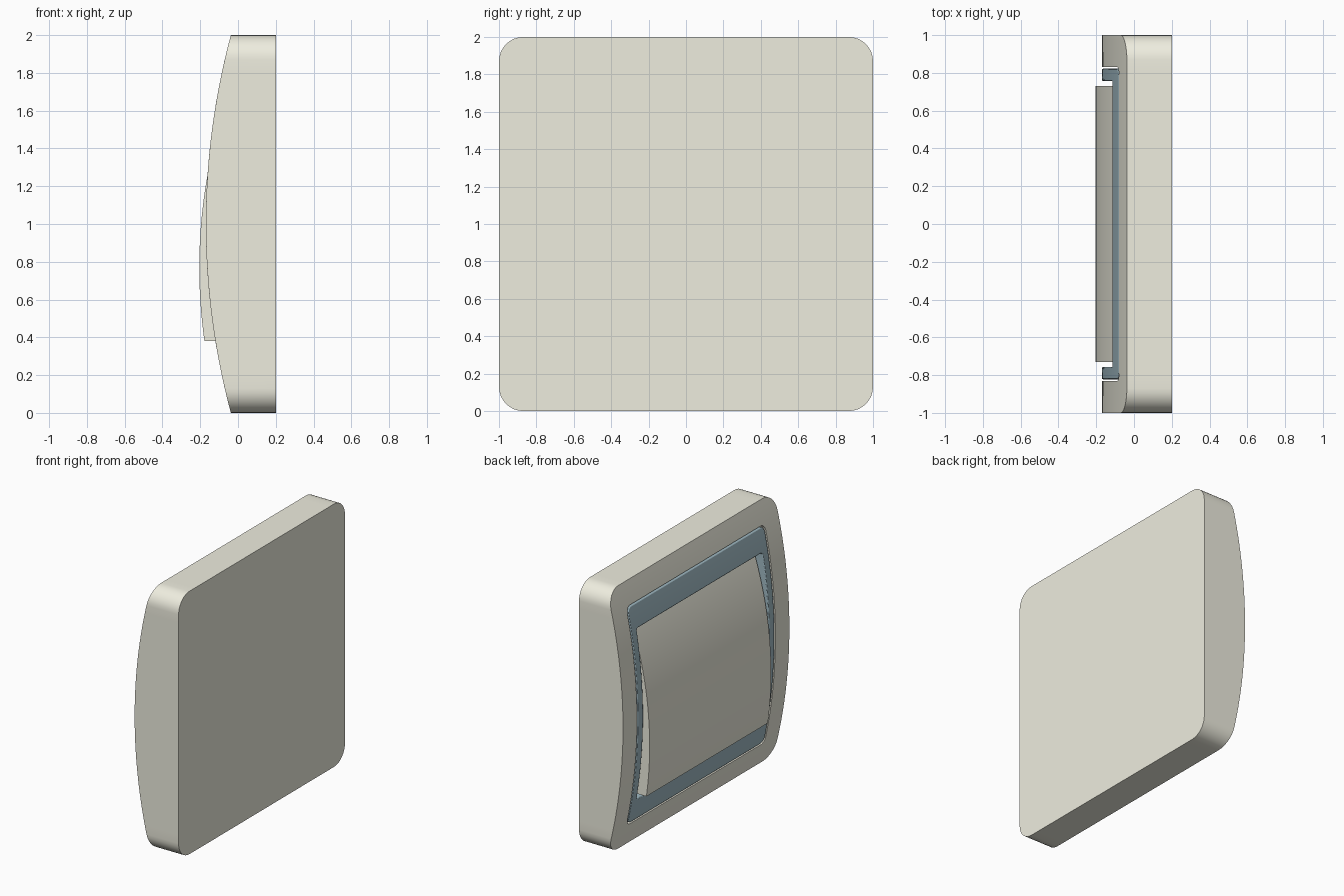
import bpy, bmesh, math

if "Cube" in bpy.data.objects:
    bpy.data.objects.remove(bpy.data.objects["Cube"])

def material(name, rgb):
    m = bpy.data.materials.new(name)
    m.diffuse_color = (*rgb, 1)
    m.use_nodes = True
    m.node_tree.nodes["Principled BSDF"].inputs["Base Color"].default_value = m.diffuse_color
    return m

CREAM = material("cream", (0.86, 0.85, 0.74))
TEAL = material("teal", (0.36, 0.50, 0.56))

def arc(depth_top, bulge, centre):
    """Front surface as x = f(z): a circular bow peaking at z = centre."""
    r = 1 / (2 * bulge)
    return lambda z: depth_top + r - math.sqrt(r * r - (z - centre) ** 2)

face = arc(-0.17, 0.13, 1.0)          # frame and trim
rocker_face = arc(-0.205, 0.18, 0.77)  # tilted rocker

def rounded_rect(hy, hz, r, side=28, corner=8):
    """Rounded rectangle (y, z) centred on z = 1, with evenly divided sides."""
    pts = []
    for k in range(4):
        sy, sz = [(1, 1), (-1, 1), (-1, -1), (1, -1)][k]
        arc_pts = []
        for i in range(corner + 1):
            a = math.radians(90 * k + 90 * i / corner)
            arc_pts.append((sy * (hy - r) + r * math.cos(a),
                            sz * (hz - r) + r * math.sin(a)))
        pts.append(arc_pts)
    loop = []
    for k in range(4):
        loop += pts[k]
        a, b = pts[k][-1], pts[(k + 1) % 4][0]
        for i in range(1, side):
            t = i / side
            loop.append((a[0] + (b[0] - a[0]) * t, a[1] + (b[1] - a[1]) * t))
    return [(y, z + 1) for y, z in loop]

def finish(name, bm, mat, bevel=0.0):
    bmesh.ops.recalc_face_normals(bm, faces=bm.faces)
    me = bpy.data.meshes.new(name)
    bm.to_mesh(me)
    bm.free()
    me.materials.append(mat)
    ob = bpy.data.objects.new(name, me)
    bpy.context.collection.objects.link(ob)
    if bevel:
        mod = ob.modifiers.new("soft_edges", 'BEVEL')
        mod.width, mod.segments = bevel, 2
        mod.limit_method, mod.angle_limit = 'ANGLE', math.radians(50)
    bpy.ops.object.select_all(action='DESELECT')
    ob.select_set(True)
    bpy.context.view_layer.objects.active = ob
    bpy.ops.object.shade_smooth_by_angle(angle=math.radians(35))
    return ob

def bowed_ring(name, outer, inner, back, floor, mat, capped, bevel=0.0, steps=6):
    """Loft: back edge, outer wall, bowed front band, inner wall, floor."""
    bm = bmesh.new()
    loops = [[(back, y, z) for y, z in outer]]
    for s in range(steps + 1):
        t = s / steps
        band = [(a[0] + (b[0] - a[0]) * t, a[1] + (b[1] - a[1]) * t)
                for a, b in zip(outer, inner)]
        loops.append([(face(z), y, z) for y, z in band])
    loops.append([(floor, y, z) for y, z in inner])
    rows = [[bm.verts.new(p) for p in lp] for lp in loops]
    n = len(outer)
    pairs = list(zip(rows, rows[1:]))
    if not capped:
        pairs.append((rows[-1], rows[0]))
    for a, b in pairs:
        for i in range(n):
            j = (i + 1) % n
            bm.faces.new((a[i], a[j], b[j], b[i]))
    if capped:
        bm.faces.new(rows[0])
        bm.faces.new(rows[-1])
    return finish(name, bm, mat, bevel)

# Housing: flat back, bowed front, recessed pocket
bowed_ring("housing_frame", rounded_rect(1, 1, 0.13),
           rounded_rect(0.832, 0.832, 0.05), 0.2, 0.0, CREAM, True)

# Coloured trim ring, separated from the frame by a fine groove
bowed_ring("trim_ring", rounded_rect(0.822, 0.822, 0.045),
           rounded_rect(0.757, 0.65, 0.02), 0.0, 0.0, TEAL, False, bevel=0.006)

# Rocker: bowed plate pressed in at the top, standing proud at the bottom
bm = bmesh.new()
Z0, Z1, N = 0.38, 1.635, 36
profile = [(rocker_face(Z0 + (Z1 - Z0) * i / N), Z0 + (Z1 - Z0) * i / N) for i in range(N + 1)]
profile += [(0.0, Z1), (0.0, Z0)]
cap = bm.faces.new([bm.verts.new((x, -0.73, z)) for x, z in profile])
ext = bmesh.ops.extrude_face_region(bm, geom=[cap], use_keep_orig=True)
bmesh.ops.translate(bm, vec=(0, 1.46, 0),
                    verts=[v for v in ext["geom"] if isinstance(v, bmesh.types.BMVert)])
finish("rocker", bm, CREAM)
